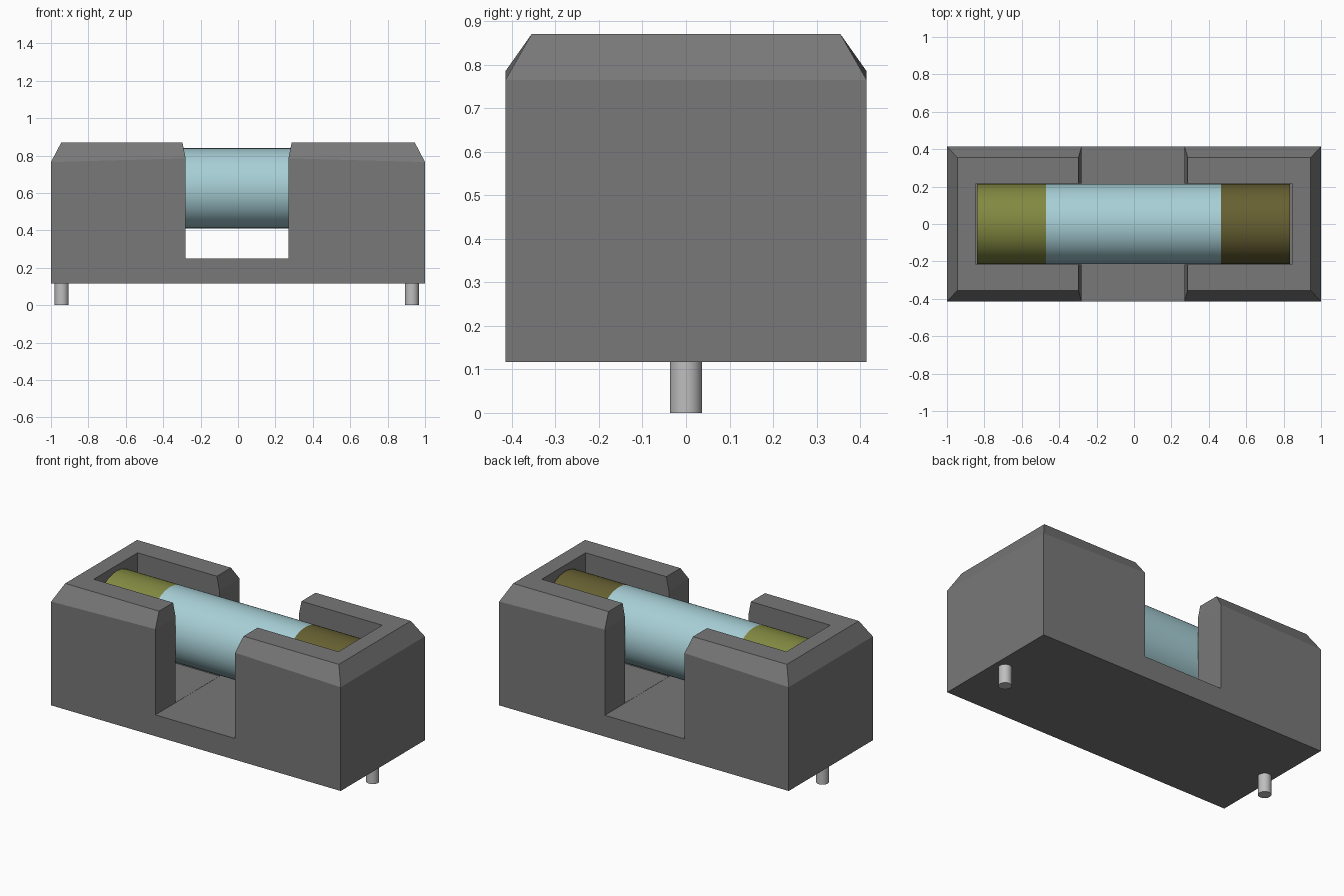
import bpy, bmesh, math

cube = bpy.data.objects.get("Cube")
if cube:
    bpy.data.objects.remove(cube, do_unlink=True)


def material(name, srgb):
    lin = [((c / 255 + 0.055) / 1.055) ** 2.4 for c in srgb]
    m = bpy.data.materials.new(name)
    m.use_nodes = True
    m.diffuse_color = (*lin, 1)
    m.node_tree.nodes["Principled BSDF"].inputs["Base Color"].default_value = (*lin, 1)
    return m


GREY = material("housing grey", (120, 120, 120))
GLASS = material("pale blue glass", (167, 207, 214))
OLIVE = material("olive metal", (130, 137, 65))
BROWN = material("dark olive metal", (103, 96, 50))
STEEL = material("pin steel", (190, 190, 190))


def add_object(name, bm, mat):
    bmesh.ops.recalc_face_normals(bm, faces=bm.faces)
    me = bpy.data.meshes.new(name)
    bm.to_mesh(me)
    bm.free()
    me.materials.append(mat)
    ob = bpy.data.objects.new(name, me)
    bpy.context.collection.objects.link(ob)
    return ob


def select_only(ob):
    bpy.ops.object.select_all(action='DESELECT')
    ob.select_set(True)
    bpy.context.view_layer.objects.active = ob


def cylinder(name, radius, length, centre, mat, along_x=False):
    rot = (0, math.pi / 2, 0) if along_x else (0, 0, 0)
    bpy.ops.mesh.primitive_cylinder_add(vertices=64, radius=radius, depth=length,
                                        location=centre, rotation=rot)
    ob = bpy.context.object
    ob.name = name
    ob.data.materials.append(mat)
    bpy.ops.object.shade_smooth_by_angle(angle=math.radians(30))
    return ob


# Housing: notched side profile across the depth, narrowed at the top for chamfers
BOTTOM, SHOULDER, TOP, FLOOR = 0.117, 0.785, 0.87, 0.25
profile = [(-1, BOTTOM), (1, BOTTOM), (1, 0.765), (0.945, TOP), (0.287, TOP),
           (0.27, SHOULDER), (0.27, FLOOR), (-0.28, FLOOR), (-0.28, SHOULDER),
           (-0.297, TOP), (-0.945, TOP), (-1, 0.765)]
bm = bmesh.new()
sides = []
for s in (-1, 1):
    ring = [bm.verts.new((x, s * (0.355 if z == TOP else 0.415), z)) for x, z in profile]
    bm.faces.new([v for v, p in zip(ring, profile) if p[1] != TOP])
    bm.faces.new(ring[2:6])
    bm.faces.new(ring[8:12])
    sides.append(ring)
front, back = sides
for i in range(len(profile)):
    j = (i + 1) % len(profile)
    bm.faces.new((front[i], front[j], back[j], back[i]))
housing = add_object("housing", bm, GREY)

# Pocket that holds the fuse, open at the top
bm = bmesh.new()
bmesh.ops.create_cube(bm, size=1)
for v in bm.verts:
    v.co = (v.co.x * 1.69, v.co.y * 0.432, 1.0 if v.co.z > 0 else FLOOR + 0.001)
cutter = add_object("pocket_cutter", bm, GREY)
cutter.hide_render = True
cut = housing.modifiers.new("pocket", 'BOOLEAN')
cut.operation = 'DIFFERENCE'
cut.solver = 'EXACT'
cut.object = cutter
select_only(housing)
bpy.ops.object.modifier_apply(modifier=cut.name)
bpy.data.objects.remove(cutter, do_unlink=True)

# Fuse: glass tube with a metal cap at each end
for name, x0, x1, mat in (("glass_tube", -0.47, 0.465, GLASS),
                          ("right_cap", -0.84, -0.47, OLIVE),
                          ("left_cap", 0.465, 0.835, BROWN)):
    cylinder(name, 0.214, x1 - x0, ((x0 + x1) / 2, 0, 0.625), mat, along_x=True)

# Contact pins under the housing
for name, x in (("right_pin", -0.943), ("left_pin", 0.93)):
    cylinder(name, 0.037, 0.13, (x, 0, 0.065), STEEL)
